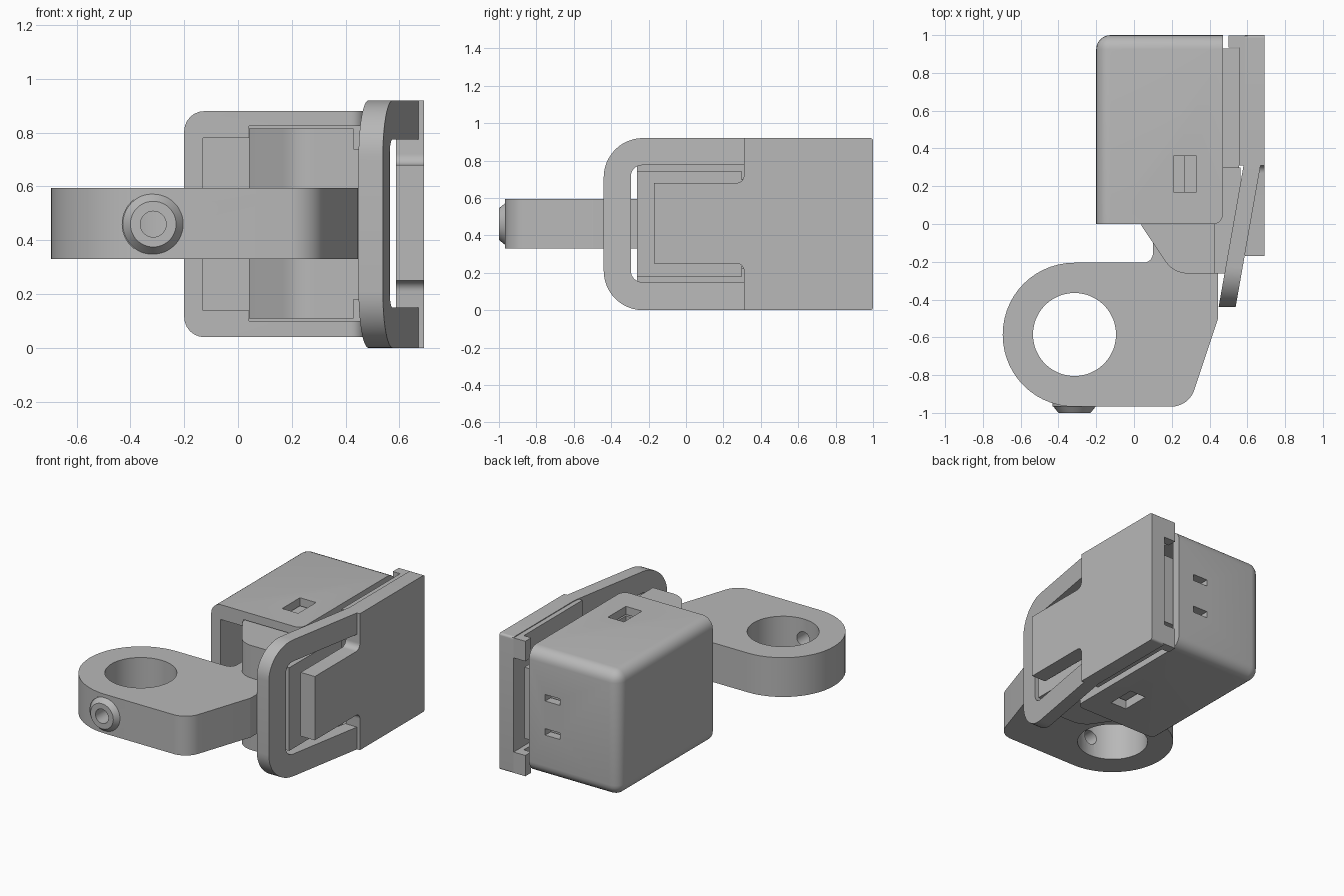
import bpy, bmesh, math
from mathutils import Vector

if "Cube" in bpy.data.objects:
    bpy.data.objects.remove(bpy.data.objects["Cube"], do_unlink=True)

grey = bpy.data.materials.new("plain grey")
grey.use_nodes = True
COLOUR = (0.48, 0.48, 0.48, 1)
grey.diffuse_color = COLOUR
grey.node_tree.nodes["Principled BSDF"].inputs["Base Color"].default_value = COLOUR


def finish(name, bm):
    bmesh.ops.recalc_face_normals(bm, faces=bm.faces)
    mesh = bpy.data.meshes.new(name)
    bm.to_mesh(mesh)
    bm.free()
    mesh.materials.append(grey)
    ob = bpy.data.objects.new(name, mesh)
    bpy.context.collection.objects.link(ob)
    return ob


def fillet(corners, steps=8):
    """Outline from (u, v, radius) corners."""
    out = []
    n = len(corners)
    for i, (u, v, r) in enumerate(corners):
        p = Vector((u, v))
        if r == 0:
            out.append(p)
            continue
        a = (Vector(corners[i - 1][:2]) - p).normalized()
        b = (Vector(corners[(i + 1) % n][:2]) - p).normalized()
        half = a.angle(b) / 2
        centre = p + (a + b).normalized() * r / math.sin(half)
        s = p + a * r / math.tan(half) - centre
        sweep = s.angle_signed(p + b * r / math.tan(half) - centre)
        for k in range(steps + 1):
            t = -sweep * k / steps
            c, d = math.cos(t), math.sin(t)
            out.append(centre + Vector((s.x * c - s.y * d, s.x * d + s.y * c)))
    return out


def prism(name, corners, lo, hi, axis="z", steps=8):
    """Extrude a filleted outline; the outline is (x, y) or, along x, (y, z)."""
    place = {"z": lambda p, w: (p.x, p.y, w),
             "x": lambda p, w: (w, p.x, p.y)}[axis]
    bm = bmesh.new()
    face = bm.faces.new([bm.verts.new(place(p, lo)) for p in fillet(corners, steps)])
    shift = Vector((0, 0, hi - lo)) if axis == "z" else Vector((hi - lo, 0, 0))
    new = bmesh.ops.extrude_face_region(bm, geom=[face])["geom"]
    bmesh.ops.translate(bm, vec=shift, verts=[g for g in new if isinstance(g, bmesh.types.BMVert)])
    return finish(name, bm)


def box(name, x0, x1, y0, y1, z0, z1):
    return prism(name, [(x0, y0, 0), (x1, y0, 0), (x1, y1, 0), (x0, y1, 0)], z0, z1)


def tube(name, x, y, z, r1, r2, depth, along_y=False):
    bm = bmesh.new()
    bmesh.ops.create_cone(bm, cap_ends=True, segments=48, radius1=r1, radius2=r2, depth=depth)
    if along_y:
        for v in bm.verts:
            v.co = (v.co.x, v.co.z, v.co.y)
    bmesh.ops.translate(bm, vec=(x, y, z), verts=bm.verts)
    return finish(name, bm)


def combine(ob, other, operation="DIFFERENCE"):
    other.hide_render = True
    mod = ob.modifiers.new("cut", "BOOLEAN")
    mod.operation, mod.solver, mod.object = operation, "EXACT", other
    bpy.context.view_layer.objects.active = ob
    bpy.ops.object.modifier_apply(modifier=mod.name)
    bpy.data.objects.remove(other, do_unlink=True)


def smooth(ob):
    bpy.ops.object.select_all(action="DESELECT")
    ob.select_set(True)
    bpy.context.view_layer.objects.active = ob
    bpy.ops.object.shade_smooth_by_angle(angle=math.radians(30))


MID = 0.46

# Housing: box rounded at the back and the closed side, open in front and on +x
housing = prism("housing", [(-0.2, 0, 0), (0.47, 0, 0.05), (0.47, 1, 0), (-0.2, 1, 0)], 0.04, 0.88)
bm = bmesh.new()
bm.from_mesh(housing.data)
soft = []
for e in bm.edges:
    a, b = (v.co for v in e.verts)
    on_side = a.x < -0.19 and b.x < -0.19
    on_back = a.y > 0.99 and b.y > 0.99
    at_front = a.y < 0.01 and b.y < 0.01
    upright = abs(a.z - b.z) > 0.1
    if (on_side or on_back) and not at_front and not (upright and a.x > 0):
        soft.append(e)
bmesh.ops.bevel(bm, geom=soft, offset=0.075, segments=6, profile=0.5, affect="EDGES")
bm.to_mesh(housing.data)
bm.free()
combine(housing, box("cavity", -0.13, 0.6, -0.1, 0.93, 0.14, 0.78))
combine(housing, box("wide_cavity", 0.04, 0.6, -0.1, 0.94, 0.10, 0.825))
for z in (0.1, 0.82):
    combine(housing, box("side_slot", 0.21, 0.33, 0.17, 0.36, z - 0.09, z + 0.09))
for z in (MID - 0.115, MID + 0.115):
    combine(housing, box("back_slot", 0.24, 0.35, 0.85, 1.1, z - 0.022, z + 0.022))
smooth(housing)

# Swinging jaw held in the housing
jaw = prism("jaw", [(0.04, 0.5, 0), (0.04, -0.01, 0), (0.21, -0.262, 0.14),
                    (0.43, -0.262, 0), (0.43, 0.5, 0)], 0.11, 0.815)
combine(jaw, box("hinge_recess", 0.27, 0.33, 0.17, 0.36, 0.7, 0.9))
smooth(jaw)
box("jaw_neck", 0.4, 0.565, -0.262, 0.3, 0.18, 0.74)
box("jaw_core", 0.1, 0.555, 0.0, 0.93, 0.22, 0.70)

# Arm with mounting ring
arm = prism("ring_arm", [(-0.695, -0.967, 0.379), (0.29, -0.967, 0.13), (0.445, -0.5, 0.04),
                         (0.445, 0.1, 0), (0.1, 0.1, 0), (0.1, -0.205, 0.05),
                         (-0.695, -0.205, 0.379)], 0.33, 0.595, steps=14)
combine(arm, tube("ring_hole", -0.315, -0.585, MID, 0.22, 0.22, 1))
combine(arm, tube("screw_bore", -0.315, -0.85, MID, 0.048, 0.048, 0.4, True))
smooth(arm)

# Hollow screw head on the front of the ring
screw = tube("screw_head", -0.315, -0.98, MID, 0.085, 0.117, 0.04, True)
combine(screw, tube("screw_collar", -0.315, -0.955, MID, 0.117, 0.117, 0.02, True), "UNION")
combine(screw, tube("screw_socket", -0.315, -0.95, MID, 0.048, 0.048, 0.3, True))
smooth(screw)

# Cover plate with a tongue between two filleted notches
plate = prism("cover_plate", [(0.31, 0, 0), (1, 0, 0.015), (1, 0.92, 0.015), (0.31, 0.92, 0),
                              (0.31, 0.68, 0.04), (-0.17, 0.68, 0), (-0.17, 0.25, 0),
                              (0.31, 0.25, 0.04)], 0.587, 0.692, "x")
smooth(plate)
for side, z0, z1 in (("lower", 0.0, 0.15), ("upper", 0.775, 0.92)):
    box(side + "_plate_flange", 0.555, 0.6, 0.31, 0.99, z0 + 0.005, z1 - 0.005)
    box(side + "_plate_lip", 0.5, 0.6, 0.935, 0.998, z0 + 0.005, z1 - 0.005)

# Sloping U-shaped pull frame
frame = prism("pull_frame", [(-0.44, 0, 0.21), (0.36, 0, 0), (0.36, 0.92, 0),
                             (-0.44, 0.92, 0.21)], 0, 0.09, "x", 12)
combine(frame, prism("frame_window", [(-0.295, 0.15, 0.06), (0.6, 0.15, 0),
                                      (0.6, 0.775, 0), (-0.295, 0.775, 0.06)], -0.5, 0.5, "x"))
for v in frame.data.vertices:
    v.co.x += 0.58 + 0.176 * (v.co.y - 0.31)
smooth(frame)
